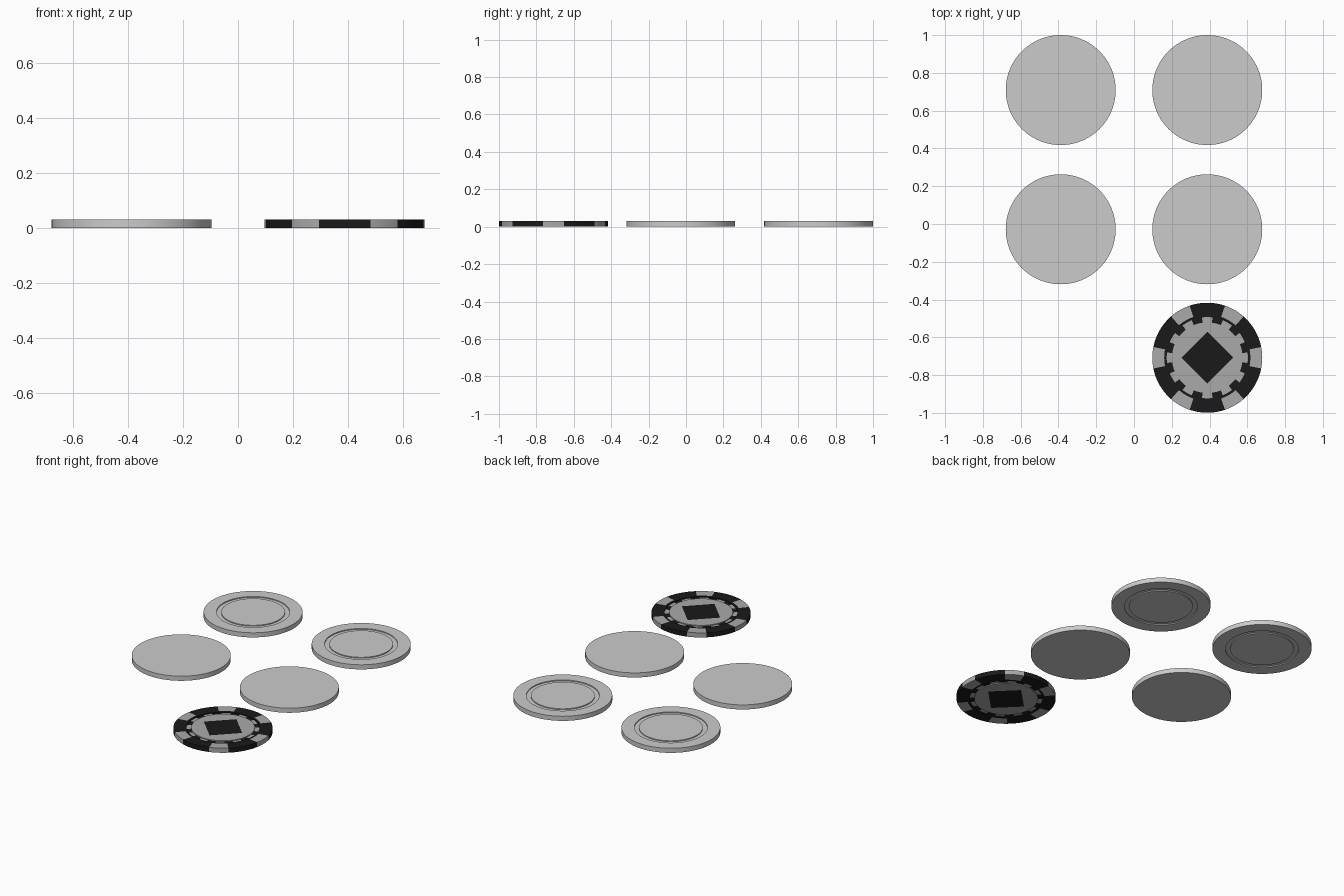
import bpy, bmesh
from math import cos, sin, radians, degrees, pi

if "Cube" in bpy.data.objects:
    bpy.data.objects.remove(bpy.data.objects["Cube"])

N = 96            # sides per chip
R = 0.291         # chip radius
T = 0.03          # chip thickness
DEPTH = 0.006     # groove depth
R_OUT, R_IN = 0.215, 0.187   # groove radii
DIAMOND = 0.1375  # diamond half-diagonal

black = bpy.data.materials.new("black")
black.diffuse_color = (0.01, 0.01, 0.01, 1)
black.use_nodes = True
black.node_tree.nodes["Principled BSDF"].inputs["Base Color"].default_value = black.diffuse_color
grey = bpy.data.materials.new("grey")
grey.diffuse_color = (0.4, 0.4, 0.4, 1)
grey.use_nodes = True
grey.node_tree.nodes["Principled BSDF"].inputs["Base Color"].default_value = grey.diffuse_color


def circle(r):
    return lambda a: r


def diamond(a):
    return DIAMOND / (abs(cos(a)) + abs(sin(a)))


def plain_zone(mat):
    return lambda deg: mat


def spots(period, half_width):
    # grey spots centred on multiples of period, black between
    return lambda deg: 0 if abs((deg + period / 2) % period - period / 2) < half_width else 1


def make_chip(name, x, y, top, core=0, edge=plain_zone(0), coloured=False):
    """top: list of (radius function, z, zone to the next ring) from centre to rim."""
    bm = bmesh.new()
    # upper rings from centre to rim, then the mirrored lower rings back to centre
    rings = [(f, z) for f, z, _ in top] + [(f, T - z) for f, z, _ in reversed(top)]
    zones = [c for _, _, c in top[:-1]]
    zones = zones + [edge] + zones[::-1]
    loops = []
    for f, z in rings:
        angles = [2 * pi * i / N for i in range(N)]
        loops.append([bm.verts.new((f(a) * cos(a), f(a) * sin(a), z)) for a in angles])
    for inner, outer, zone in zip(loops, loops[1:], zones):
        for i in range(N):
            j = (i + 1) % N
            face = bm.faces.new((inner[i], outer[i], outer[j], inner[j]))
            face.material_index = zone(degrees(2 * pi * (i + 0.5) / N))
    for cap in (loops[0], loops[-1][::-1]):
        bm.faces.new(cap).material_index = core
    bmesh.ops.recalc_face_normals(bm, faces=bm.faces)
    mesh = bpy.data.meshes.new(name)
    bm.to_mesh(mesh)
    bm.free()
    if coloured:
        mesh.materials.append(grey)
        mesh.materials.append(black)
    ob = bpy.data.objects.new(name, mesh)
    ob.location = (x, y, 0)
    bpy.context.collection.objects.link(ob)
    bpy.ops.object.select_all(action='DESELECT')
    ob.select_set(True)
    bpy.context.view_layer.objects.active = ob
    bpy.ops.object.shade_smooth_by_angle(angle=radians(30))
    return ob


g, b = plain_zone(0), plain_zone(1)
groove = [(circle(R_IN), T, g), (circle(R_IN), T - DEPTH, g),
          (circle(R_OUT), T - DEPTH, g), (circle(R_OUT), T, g), (circle(R), T, g)]

# plain and grooved blank chips
for side, x in (("left", -0.388), ("right", 0.388)):
    make_chip("plain_chip_" + side, x, -0.028, [(circle(R), T, g)])
    make_chip("grooved_chip_" + side, x, 0.709, groove)

# painted chip: diamond, dashed groove, black ring, spotted rim
rim, dash = spots(60, 11.25), spots(30, 7.5)
painted = [(diamond, T, g), (circle(R_IN), T, g), (circle(R_IN), T - DEPTH, dash),
           (circle(R_OUT), T - DEPTH, b), (circle(R_OUT), T, b),
           (circle(0.228), T, rim), (circle(R), T, g)]
make_chip("painted_chip", 0.388, -0.708, painted, core=1, edge=rim, coloured=True)
